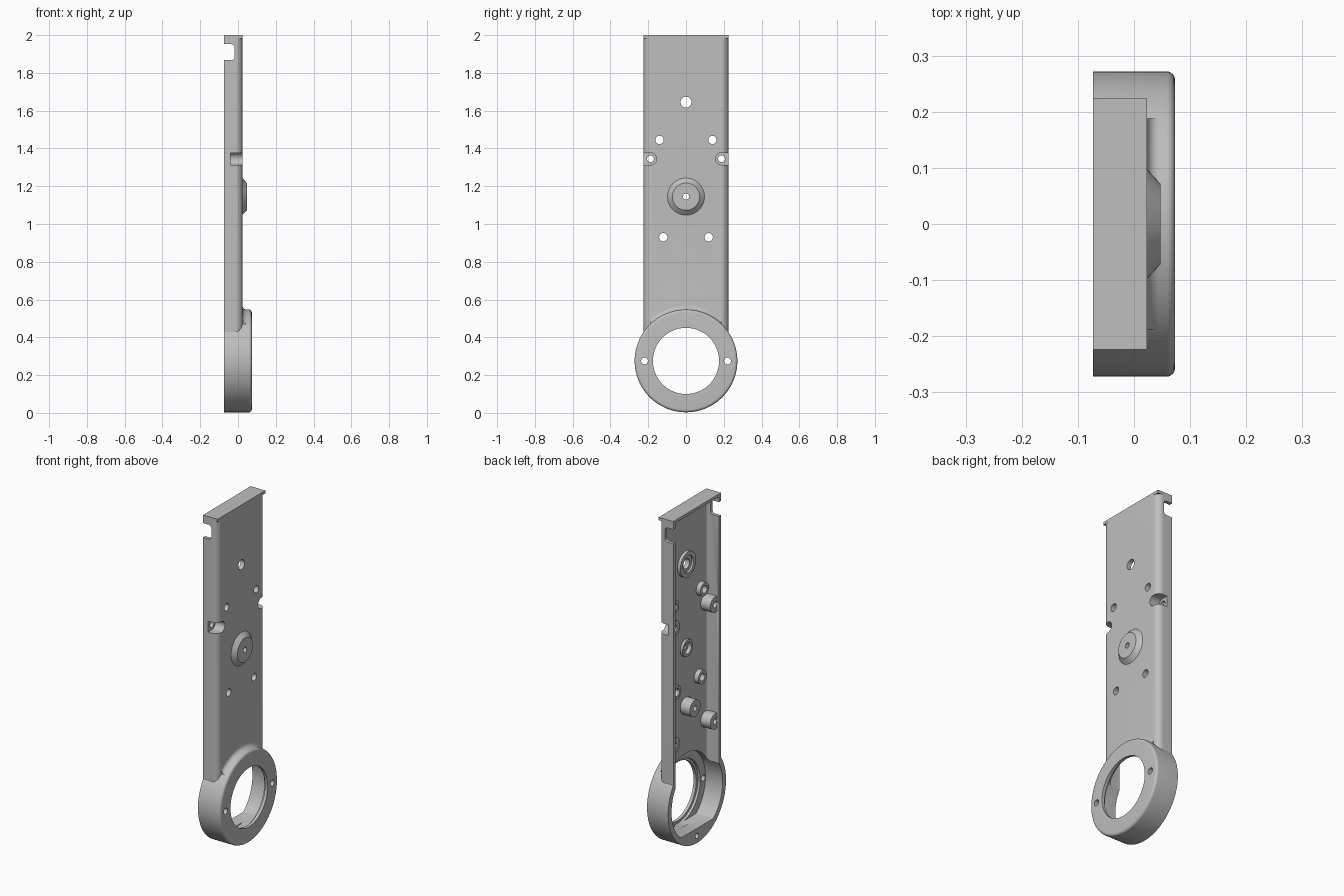
import bpy, bmesh, math

if "Cube" in bpy.data.objects:
    bpy.data.objects.remove(bpy.data.objects["Cube"], do_unlink=True)

BACK, FACE, HALF = -0.073, 0.023, 0.224   # open back, front plate, half width
FLOOR = 0.003                             # inner face of the plate
RING_Z = 0.275

grey = bpy.data.materials.new("plain grey")
grey.use_nodes = True
colour = (0.52, 0.52, 0.52, 1)
grey.diffuse_color = colour
grey.node_tree.nodes["Principled BSDF"].inputs["Base Color"].default_value = colour


def finish(bm, name):
    bmesh.ops.recalc_face_normals(bm, faces=bm.faces)
    mesh = bpy.data.meshes.new(name)
    bm.to_mesh(mesh)
    bm.free()
    mesh.materials.append(grey)
    obj = bpy.data.objects.new(name, mesh)
    bpy.context.collection.objects.link(obj)
    return obj


def prism(name, points, axis, low, high):
    """Extrude a flat outline along one axis."""
    place = {"x": lambda a, b, t: (t, a, b),
             "y": lambda a, b, t: (a, t, b),
             "z": lambda a, b, t: (a, b, t)}[axis]
    bm = bmesh.new()
    ends = [[bm.verts.new(place(a, b, t)) for a, b in points] for t in (low, high)]
    for end in ends:
        bm.faces.new(end)
    n = len(points)
    for i in range(n):
        j = (i + 1) % n
        bm.faces.new((ends[0][i], ends[0][j], ends[1][j], ends[1][i]))
    return finish(bm, name)


def lathe(name, profile, y=0, z=0, steps=48):
    """Closed solid of revolution about x from (x, radius) pairs."""
    bm = bmesh.new()
    rings = []
    for x, r in profile:
        rings.append([bm.verts.new((x, y + r * math.cos(math.tau * k / steps),
                                    z + r * math.sin(math.tau * k / steps)))
                      for k in range(steps)])
    bm.faces.new(rings[0])
    bm.faces.new(rings[-1])
    for a, b in zip(rings, rings[1:]):
        for k in range(steps):
            m = (k + 1) % steps
            bm.faces.new((a[k], a[m], b[m], b[k]))
    return finish(bm, name)


def rod(y, z, r, low, high, steps=32):
    return lathe("rod", [(low, r), (high, r)], y, z, steps)


def rectangle(a0, a1, b0, b1):
    return [(a0, b0), (a1, b0), (a1, b1), (a0, b1)]


def rounded_channel(back, front, half, r, steps=8):
    """Outline in x and y with its two front corners rounded."""
    arc = [math.pi / 2 * k / steps for k in range(steps + 1)]
    right = [(front - r + r * math.sin(a), half - r + r * math.cos(a)) for a in arc]
    left = [(x, -y) for x, y in reversed(right)]
    return [(back, half)] + right + left + [(back, -half)]


def side_u(side, z, r, y=0.188, reach=0.3, steps=16):
    """Half-round outline in y and z, open toward the side wall."""
    arc = [math.pi / 2 + math.pi * k / steps for k in range(steps + 1)]
    pts = [(y + r * math.cos(a), z + r * math.sin(a)) for a in arc]
    pts += [(reach, z - r), (reach, z + r)]
    return [(side * a, b) for a, b in pts]


def combine(target, tool, operation):
    mod = target.modifiers.new("join", "BOOLEAN")
    mod.operation, mod.solver, mod.object = operation, "EXACT", tool
    bpy.context.view_layer.objects.active = target
    bpy.ops.object.modifier_apply(modifier=mod.name)
    bpy.data.objects.remove(tool, do_unlink=True)


def add(tool):
    combine(body, tool, "UNION")


def cut(tool):
    combine(body, tool, "DIFFERENCE")


# Long plate with rounded edges and a square cap
body = prism("bracket_body", rounded_channel(BACK, FACE, HALF, 0.036), "z", 0.3, 1.99)
add(prism("cap", rectangle(BACK, FACE, -HALF, HALF), "z", 1.983, 2.0))

# Large ring with a softened front edge
edge = [(0.058 + 0.015 * math.sin(a), 0.257 + 0.015 * math.cos(a))
        for a in [math.pi / 2 * k / 6 for k in range(7)]]
add(lathe("ring", [(BACK, 0.272)] + edge, z=RING_Z, steps=96))

# Cove where the ring meets the plate
cove = [(0.045 - 0.022 * math.cos(a), 0.294 - 0.022 * math.sin(a))
        for a in [math.pi / 2 * k / 6 for k in range(7)]]
collar = lathe("collar", [(0.01, 0.294)] + cove, z=RING_Z, steps=96)
combine(collar, prism("clip", rectangle(-0.188, 0.188, 0.3, 0.7), "x", -0.1, 0.1), "INTERSECT")
add(collar)

# Conical centre button
add(lathe("button", [(0.01, 0.098), (FACE, 0.098), (0.047, 0.072)], z=1.145))

# Hollow back and ring bore with a flat bottom
cut(prism("hollow", rounded_channel(-0.2, FLOOR, 0.204, 0.018), "z", 0.3, 1.983))
bore = [(0.24 * math.cos(math.tau * k / 96),
         max(0.09, RING_Z + 0.24 * math.sin(math.tau * k / 96))) for k in range(96)]
bore = [p for i, p in enumerate(bore)
        if p[1] > 0.09 or bore[i - 1][1] > 0.09 or bore[(i + 1) % 96][1] > 0.09]
cut(prism("bore", bore, "x", -0.2, 0.04))
cut(rod(0, RING_Z, 0.185 + 0.005, 0.0, 0.055, 96))
cut(rod(0, RING_Z, 0.175, -0.2, 0.2, 96))

# Bosses on the inside of the plate
add(rod(0, 1.645, 0.075, -0.015, 0.01))
add(rod(0, 1.145, 0.05, -0.012, 0.01))
add(rod(0, 0.8, 0.05, -0.06, 0.01))
for side in (-1, 1):
    add(rod(side * 0.14, 1.445, 0.04, -0.025, 0.01))
    add(rod(side * 0.12, 0.93, 0.04, -0.025, 0.01))
    for z in (1.345, 0.65):
        add(prism("side_boss", side_u(side, z, 0.046, reach=0.215), "x", -0.06, 0.01))

# Through holes, blind holes and counterbores
cut(rod(0, 1.645, 0.029, -0.2, 0.2))
cut(rod(0, 1.645, 0.05, -0.2, -0.003))
cut(rod(0, 1.145, 0.016, -0.2, 0.2))
cut(rod(0, 1.145, 0.034, -0.2, 0.01))
cut(rod(0, 0.8, 0.016, -0.2, -0.005))
cut(rod(0, 0.045, 0.016, -0.2, -0.02))
for side in (-1, 1):
    cut(rod(side * 0.14, 1.445, 0.022, -0.2, 0.2))
    cut(rod(side * 0.12, 0.93, 0.022, -0.2, 0.2))
    cut(rod(side * 0.22, RING_Z, 0.018, -0.2, 0.2))
    cut(rod(side * 0.188, 0.65, 0.016, -0.2, -0.01))
    # Screw pockets opening through the side walls
    cut(prism("pocket", side_u(side, 1.345, 0.032), "x", -0.04, 0.2))
    cut(rod(side * 0.188, 1.345, 0.018, -0.2, 0.2))

# Rounded notches below the cap
r = 0.018
notch = [(-0.2, 1.867)]
for centre, start in ((1.867 + r, -math.pi / 2), (1.952 - r, 0)):
    for k in range(7):
        a = start + math.pi / 2 * k / 6
        notch.append((-0.018 - r + r * math.cos(a), centre + r * math.sin(a)))
notch.append((-0.2, 1.952))
cut(prism("notch", notch, "y", -0.3, 0.3))

# Smooth curved surfaces, keep edges crisp
bpy.ops.object.select_all(action="DESELECT")
body.select_set(True)
bpy.context.view_layer.objects.active = body
bpy.ops.object.shade_smooth_by_angle(angle=math.radians(30))
